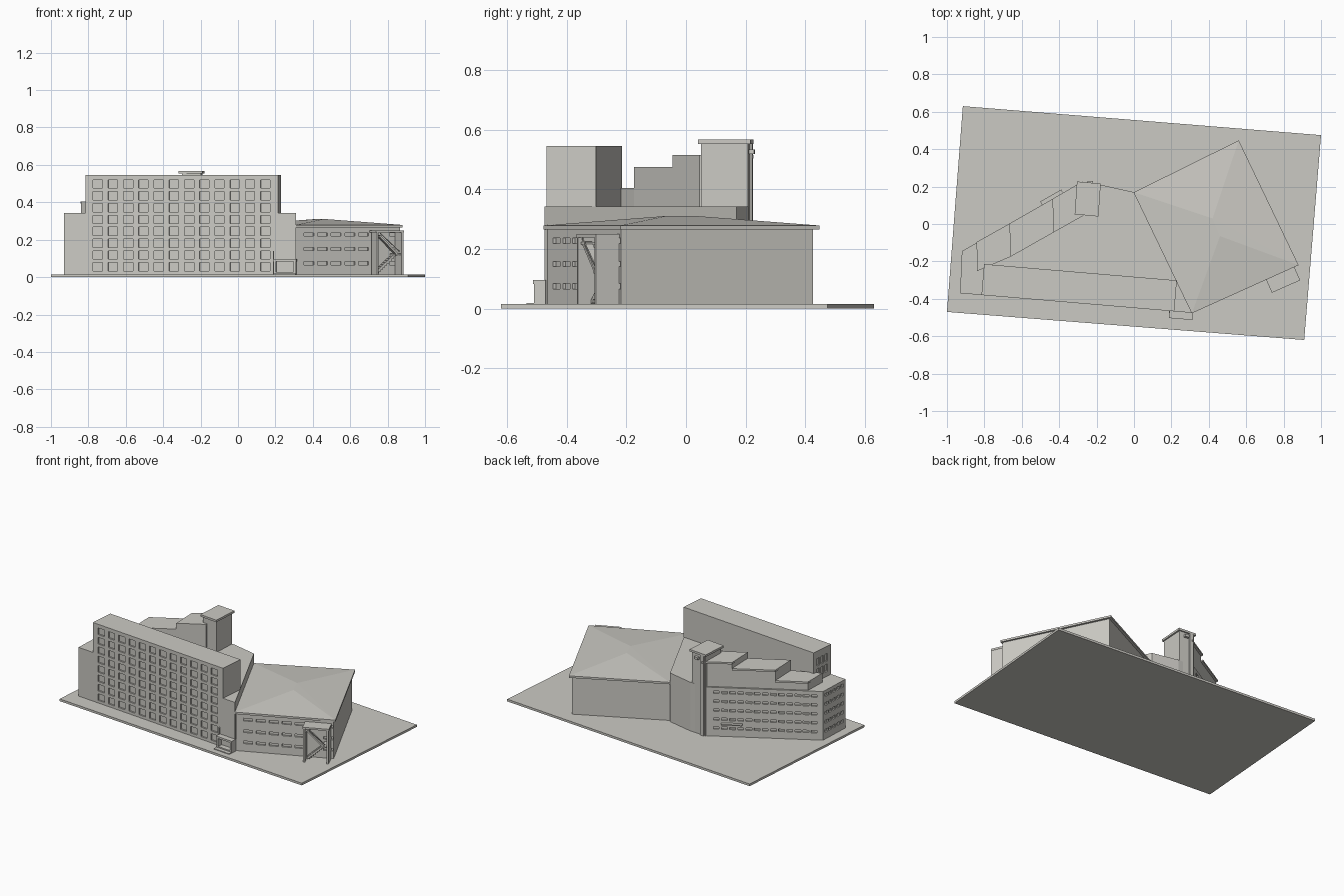
import bpy, bmesh, math
from mathutils import Vector

if "Cube" in bpy.data.objects:
    bpy.data.objects.remove(bpy.data.objects["Cube"])

grey = bpy.data.materials.new("warm_grey")
grey.diffuse_color = (0.60, 0.59, 0.55, 1)
grey.use_nodes = True
grey.node_tree.nodes["Principled BSDF"].inputs["Base Color"].default_value = grey.diffuse_color


def finish(name, bm, mat=grey):
    bmesh.ops.recalc_face_normals(bm, faces=bm.faces)
    me = bpy.data.meshes.new(name)
    bm.to_mesh(me)
    bm.free()
    me.materials.append(mat)
    ob = bpy.data.objects.new(name, me)
    bpy.context.collection.objects.link(ob)
    return ob


def add_prism(bm, pts, z0, z1):
    lo = [bm.verts.new((x, y, z0)) for x, y in pts]
    hi = [bm.verts.new((x, y, z1)) for x, y in pts]
    bm.faces.new(lo[::-1])
    bm.faces.new(hi)
    n = len(pts)
    for i in range(n):
        bm.faces.new((lo[i], lo[(i + 1) % n], hi[(i + 1) % n], hi[i]))


def prism(name, pts, z0, z1):
    bm = bmesh.new()
    add_prism(bm, pts, z0, z1)
    return finish(name, bm)


class Wall:
    """Local frame of a wall: u runs along it, n points outwards (right of P->Q)."""
    def __init__(self, p, q):
        self.p = Vector(p)
        d = Vector(q) - self.p
        self.len = d.length
        self.u = d.normalized()
        self.n = Vector((self.u.y, -self.u.x))

    def at(self, u, n):
        return tuple(self.p + self.u * u + self.n * n)

    def rect(self, u0, u1, n0, n1):
        return [self.at(u0, n0), self.at(u1, n0), self.at(u1, n1), self.at(u0, n1)]

    def box(self, name, u0, u1, n0, n1, z0, z1):
        return prism(name, self.rect(u0, u1, n0, n1), z0, z1)

    def flight(self, name, u0, z0, u1, z1, n0, n1, t=0.014):
        bm = bmesh.new()
        rows = [[bm.verts.new((*self.at(u, n), z)) for u, z in
                 ((u0, z0), (u1, z1), (u1, z1 + t), (u0, z0 + t))] for n in (n0, n1)]
        bm.faces.new(rows[0])
        bm.faces.new(rows[1])
        for i in range(4):
            j = (i + 1) % 4
            bm.faces.new((rows[0][i], rows[0][j], rows[1][j], rows[1][i]))
        return finish(name, bm)


def recess(wall, us, zs, w, h, targets, depth=0.01):
    bm = bmesh.new()
    for u in us:
        for z in zs:
            add_prism(bm, wall.rect(u - w / 2, u + w / 2, -depth, 0.02), z - h / 2, z + h / 2)
    cutter = finish("window_cutter", bm)
    cutter.hide_render = True
    cutter.hide_viewport = True
    for t in targets:
        m = t.modifiers.new("windows", "BOOLEAN")
        m.operation = "DIFFERENCE"
        m.solver = "EXACT"
        m.object = cutter


def spread(a, b, n):
    return [a + (b - a) * i / (n - 1) for i in range(n)]


G = 0.015
# Ground slab
prism("ground_slab", [(-1, -.47), (.91, -.62), (1, .475), (-.915, .63)], 0, G)

# Main block and the tall front slab above it
block = prism("main_block", [(-.93, -.37), (.31, -.475), (0, .17), (-.18, .21),
                             (-.30, .21), (-.92, -.145)], G, .343)
front = Wall((-.93, -.37), (.31, -.475))
west = Wall((-.92, -.145), (-.93, -.37))
back = Wall((-.30, .21), (-.92, -.145))
slab = front.box("tall_slab", .115, 1.149, 0, -.166, .343, .545)

# Front window grid, end windows and rear windows
recess(front, spread(.18, 1.08, 12), spread(.055, .498, 8), .05, .044, [block, slab])
rows = spread(.07, .31, 5)
recess(west, spread(.035, .19, 5), rows, .026, .02, [block])
recess(back, spread(.06, .66, 13), rows, .036, .016, [block])
slab_end = Wall(front.at(.115, -.166), front.at(.115, 0))
recess(slab_end, [.045, .083, .121], [.40, .47], .025, .05, [slab])

# Stepped rooftop storeys, each with a thin overhanging roof
edge_n = [(-.27, .215), (-.43, .122), (-.66, -.01), (-.835, -.108)]
edge_s = [(-.27, .045), (-.43, -.045), (-.66, -.175), (-.84, -.252)]
for i, top in enumerate((.515, .475, .405)):
    quad = [edge_n[i], edge_n[i + 1], edge_s[i + 1], edge_s[i]]
    prism("stepped_storey", quad, .34, top - .012)
    lip = Vector((-.006, .012))
    prism("stepped_roof", [tuple(Vector(edge_n[i]) + lip), tuple(Vector(edge_n[i + 1]) + lip),
                           edge_s[i + 1], edge_s[i]], top - .012, top)

# Rear lift tower with cap, pilaster and vent
prism("rear_tower", [(-.297, .217), (-.19, .208), (-.197, .05), (-.30, .058)], G, .553)
prism("tower_cap", [(-.305, .227), (-.178, .216), (-.19, .04), (-.317, .052)], .553, .567)
tower = Wall((-.19, .208), (-.297, .217))
tower.box("tower_pilaster", .07, .098, -.01, .008, G, .553)
tower.box("tower_vent", .03, .06, -.01, .018, .518, .534)
back.box("rear_canopy", .09, .22, -.005, .022, .098, .106)

# Hall walls with ribbon windows
hall = prism("hall_walls", [(.31, -.464), (.866, -.218), (.553, .426), (.005, .155)], G, .268)
side = Wall((.31, -.464), (.866, -.218))
recess(side, [.075, .155, .235, .315, .395, .575], [.075, .15, .228], .058, .018, [hall])

# Hall roof: eaves band and shallow hipped top
eaves = [(.31, -.477), (.88, -.22), (.56, .447), (0, .17)]
prism("hall_eaves", eaves, .266, .279)
bm = bmesh.new()
e = [bm.verts.new((x, y, .279)) for x, y in eaves]
r0 = bm.verts.new((.46, -.065, .311))
r1 = bm.verts.new((.42, .03, .311))
for f in ((e[0], e[1], r0), (e[1], e[2], r1, r0), (e[2], e[3], r1), (e[3], e[0], r0, r1), e[::-1]):
    bm.faces.new(f)
bmesh.ops.triangulate(bm, faces=[f for f in bm.faces if len(f.verts) == 4])
finish("hall_roof", bm)

# Outside stair: two fin walls, roof, landings and flights
side.box("stair_left_wall", .435, .445, .012, .085, G, .24)
side.box("stair_right_wall", .580, .592, -.005, .085, G, .25)
side.box("stair_roof", .430, .595, 0, .085, .238, .25)
side.box("stair_landing", .55, .582, 0, .075, .118, .126)
side.box("stair_top_landing", .443, .47, 0, .075, .215, .223)
side.flight("upper_flight", .46, .212, .56, .116, .042, .075)
side.flight("lower_flight", .45, G, .56, .112, .005, .04)
side.flight("upper_handrail", .46, .232, .57, .136, .073, .077, .005)
for i in range(9):
    u = .455 + i * .0122
    side.box("stair_step", u, u + .012, .005, .04, .02 + i * .0108, .035 + i * .0108)

# Front entrance porch with side walls, roof and step
c = 1.127
for u in (c, c + .108):
    front.box("porch_side", u, u + .012, -.005, .035, G, .085)
front.box("porch_roof", c - .002, c + .122, -.005, .038, .083, .096)
front.box("porch_sill", c, c + .12, -.005, .035, G, .028)
front.box("porch_step", c, c + .12, .035, .06, G, .02)
front.box("porch_post", c - .006, c, -.005, .01, G, .14)
